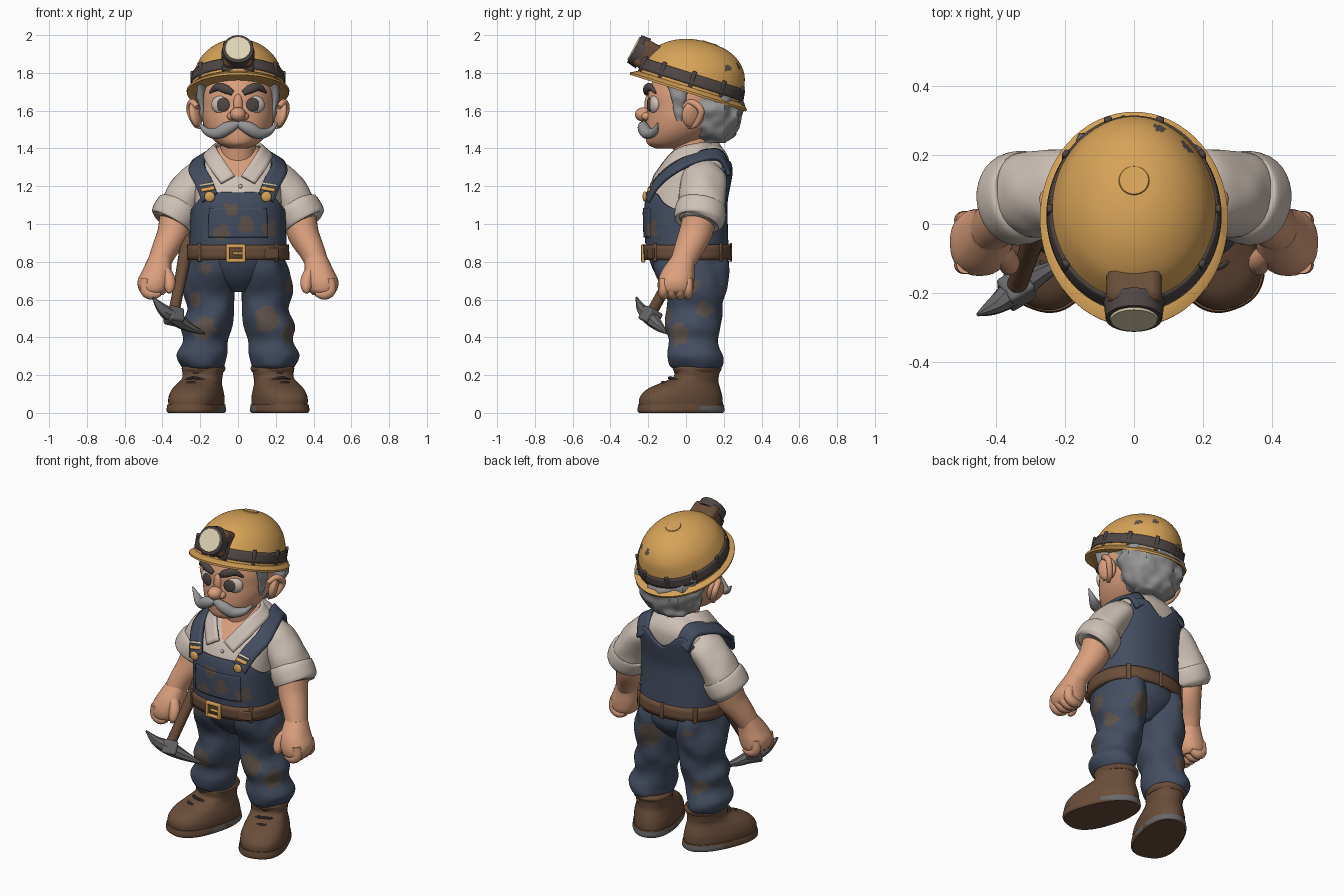
import bpy, bmesh
from math import sin, cos, pi, radians, copysign
from mathutils import Vector, Matrix, Euler, noise

cube = bpy.data.objects.get("Cube")
if cube:
    bpy.data.objects.remove(cube)


def material(name, code):
    rgb = [(int(code[i:i + 2], 16) / 255) ** 2.2 for i in (0, 2, 4)]
    m = bpy.data.materials.new(name)
    m.use_nodes = True
    m.diffuse_color = (*rgb, 1)
    m.node_tree.nodes["Principled BSDF"].inputs["Base Color"].default_value = (*rgb, 1)
    return m


GOLD, DENIM = material("helmet_gold", "D6A158"), material("denim_blue", "454E60")
MUD, SKIN = material("dried_mud", "5E534D"), material("skin", "DA9E7C")
CLOTH, HAIR = material("shirt_cloth", "CDC0B5"), material("grey_hair", "969595")
DARK, LEATHER = material("dark_rubber", "504846"), material("brown_leather", "6A4F3C")
CREAM, STEEL = material("lamp_cream", "DED3B3"), material("worn_steel", "68686A")
built, sided = [], []


def finish(name, bm, mat, side=False):
    bmesh.ops.recalc_face_normals(bm, faces=bm.faces)
    me = bpy.data.meshes.new(name)
    bm.to_mesh(me)
    bm.free()
    me.materials.append(mat)
    ob = bpy.data.objects.new(name, me)
    bpy.context.collection.objects.link(ob)
    built.append(ob)
    if side:
        sided.append(ob)
    return ob


def smooth(rows, k):
    """Catmull-Rom interpolation of rows of any length."""
    v = [Vector(r) for r in rows]
    out = []
    for i in range(len(v) - 1):
        a, b = v[i], v[i + 1]
        ma = (b - v[max(i - 1, 0)]) / 2
        mb = (v[min(i + 2, len(v) - 1)] - a) / 2
        for t in (j / k for j in range(k)):
            e = t * t * (3 - 2 * t)
            out.append(a * (1 - e) + b * e + ma * (t * (1 - t) ** 2) - mb * (t * t * (1 - t)))
    return out + [v[-1]]


def along(points, t):
    x = t * (len(points) - 1)
    i = min(int(x), len(points) - 2)
    return points[i].lerp(points[i + 1], x - i)


def ring_point(row, a, off=0, power=2, egg=0):
    """Point on a horizontal section; angle 0 is the front."""
    f = lambda c: copysign(abs(c) ** (2 / power), c)
    return Vector((row[0] + (row[3] + off) * f(sin(a)) * (1 + egg * cos(a)),
                   row[1] - (row[4] + off) * f(cos(a)), row[2]))


def row_at(rows, z):
    for a, b in zip(rows, rows[1:]):
        if z <= b[2]:
            return a.lerp(b, (z - a[2]) / (b[2] - a[2]))
    return rows[-1]


def grid(name, f, nu, nv, mat, closed=False, caps=False, thick=0, side=False):
    bm = bmesh.new()
    cols = nu if closed else nu + 1
    v = [[bm.verts.new(f(i / nu, j / nv)) for i in range(cols)] for j in range(nv + 1)]
    for j in range(nv):
        for i in range(nu):
            n = (i + 1) % cols
            bm.faces.new((v[j][i], v[j][n], v[j + 1][n], v[j + 1][i]))
    if caps:
        bm.faces.new(v[0][::-1])
        bm.faces.new(v[-1])
    ob = finish(name, bm, mat, side)
    if thick:
        m = ob.modifiers.new("thickness", "SOLIDIFY")
        m.thickness, m.offset = thick, 0
    return ob


def loft(name, rows, mat, k=6, n=32, tube=False, power=2, egg=0, lump=0, freq=10, side=False):
    """Rows are x, y, z and two radii; a tube turns its sections along the path."""
    r = smooth(rows, k)
    last = len(r) - 1

    def f(u, v):
        j, a = round(v * last), u * 2 * pi
        c = Vector(r[j][:3])
        if tube:
            t = Vector(r[min(j + 1, last)][:3]) - Vector(r[max(j - 1, 0)][:3])
            s = Vector((0, 1, 0)).cross(t).normalized()
            p = c + s * (r[j][3] * cos(a)) + t.cross(s).normalized() * (r[j][4] * sin(a))
        else:
            p = ring_point(r[j], a, 0, power, egg)
        return p + (p - c).normalized() * (noise.noise(p * freq) * lump)
    return grid(name, f, n, last, mat, True, True, side=side)


def place(loc, rot, size):
    return Matrix.LocRotScale(Vector(loc), Euler([radians(d) for d in rot]), Vector(size))


def ball(name, loc, size, mat, rot=(0, 0, 0), side=False):
    bm = bmesh.new()
    bmesh.ops.create_uvsphere(bm, u_segments=24, v_segments=16, radius=1, matrix=place(loc, rot, size))
    return finish(name, bm, mat, side)


def box(name, loc, size, mat, rot=(0, 0, 0), bevel=.006, side=False):
    bm = bmesh.new()
    bmesh.ops.create_cube(bm, size=1, matrix=place(loc, rot, size))
    ob = finish(name, bm, mat, side)
    m = ob.modifiers.new("soft_edges", "BEVEL")
    m.width, m.segments = bevel, 2
    return ob


def disc(name, loc, radius, depth, mat, rot):
    bm = bmesh.new()
    bmesh.ops.create_cone(bm, cap_ends=True, segments=28, radius1=radius, radius2=radius * .93,
                          depth=depth, matrix=place(loc, rot, (1, 1, 1)))
    return finish(name, bm, mat)


# Shirt body, with an open neck
torso = [(0, .008, .83, .24, .2), (0, 0, 1, .235, .202), (0, .002, 1.12, .23, .2),
         (0, .03, 1.22, .23, .19), (0, .065, 1.29, .235, .165), (0, .09, 1.35, .19, .135),
         (0, .09, 1.4, .12, .105), (0, .08, 1.42, .08, .08)]
shirt = loft("shirt", torso, CLOTH, k=12, n=96, power=2.4)
shirt.data.materials.append(SKIN)
for p in shirt.data.polygons:
    c = p.center
    p.material_index = int(c.y < .07 and abs(c.x) < (c.z - 1.235) * .8)
body = smooth(torso, 8)


def on_body(a, z, off):
    return ring_point(row_at(body, z), a, off, 2.4)


# Collar flap: neck edge and outer edge
neck_edge = smooth([(0, .17, 1.425), (.11, .07, 1.425), (.105, -.06, 1.385), (.018, -.165, 1.255)], 6)
flap_edge = smooth([(0, .21, 1.365), (.165, .08, 1.375), (.165, -.075, 1.32), (.09, -.178, 1.215)], 6)
grid("left_collar", lambda u, v: along(neck_edge, u).lerp(along(flap_edge, u), v),
     18, 4, CLOTH, thick=.016, side=True)
ball("shirt_button", on_body(.03, 1.2, .004), (.011, .006, .011), CLOTH)

# Overalls: shell whose top edge changes around the body
edge = smooth([(h, 0) for h in (1.165, 1.165, 1.16, 1.11, 1.08, 1.1, 1.19, 1.32, 1.32, 1.25)], 6)


def bib(u, v):
    top = along(edge, 1 - abs(2 * u - 1))[0]
    return on_body(u * 2 * pi, .82 + v * (top - .82), .01)


overalls = grid("overalls", bib, 128, 44, DENIM, True, thick=.018)
pocket = grid("bib_pocket", lambda u, v: on_body((u - .5) * 1.15, .93 + .155 * v, .02),
              30, 18, DENIM, thick=.012)
strap = smooth([(.15, -.2, 1.14), (.182, -.15, 1.22), (.218, -.06, 1.295), (.2, .06, 1.352),
                (.16, .175, 1.365), (.135, .228, 1.28)], 6)
grid("left_strap", lambda u, v: along(strap, v) + Vector((.039, 0, -.024)) * (2 * u - 1),
     4, 30, DENIM, thick=.02, side=True)
ball("left_strap_button", (.15, -.218, 1.145), (.028, .012, .028), GOLD, side=True)
box("left_strap_hook", (.16, -.195, 1.185), (.075, .014, .022), GOLD, (-30, 10, 0), side=True)
box("left_strap_slide", (.168, -.183, 1.21), (.08, .012, .014), CREAM, (-30, 10, 0), side=True)

# Belt, loops and buckle
grid("belt", lambda u, v: on_body(u * 2 * pi, .81 + .08 * v, .02), 64, 3, LEATHER, True, thick=.024)
for a in (-.8, .8, 2.4, pi, -2.4):
    box("belt_loop", on_body(a, .85, .03), (.025, .014, .1), LEATHER, (0, 0, a * 57))
for d in (-1, 1):
    box("buckle_side", (d * .042 - .012, -.226, .845), (.02, .022, .096), GOLD)
    box("buckle_bar", (-.012, -.226, .845 + d * .038), (.1, .022, .02), GOLD)
box("buckle_prong", (0, -.23, .845), (.06, .014, .016), GOLD)
box("belt_tongue", on_body(.65, .845, .033), (.08, .012, .055), LEATHER, (0, 0, 22))

# Trousers
hips = loft("trouser_seat", [(0, .03, .64, .06, .1), (0, .03, .7, .17, .165), (0, .025, .76, .235, .2),
                             (0, .01, .84, .252, .214)], DENIM, k=10, n=72)
leg = loft("left_trouser_leg", [
    (.12, .02, .84, .12, .195), (.132, .025, .75, .134, .2), (.145, .045, .64, .134, .165),
    (.147, .045, .55, .122, .15), (.166, .035, .46, .132, .146), (.176, .04, .385, .12, .13),
    (.192, .045, .31, .13, .146), (.186, .05, .25, .112, .14), (.186, .055, .225, .085, .11)],
    DENIM, k=9, n=72, lump=.016, freq=9, side=True)

# Boots, built straight and turned outward
boot = [loft("left_boot", [
    (0, 0, .03, .126, .228), (0, 0, .08, .128, .226), (0, .015, .125, .118, .2),
    (0, .05, .16, .104, .155), (0, .085, .19, .1, .12), (0, .09, .235, .104, .12), (0, .09, .26, .085, .1)],
    LEATHER, power=2.3, egg=.12, side=True),
    loft("left_boot_sole", [(0, 0, 0, .126, .228), (0, 0, .012, .134, .236), (0, 0, .045, .13, .232)],
         LEATHER, k=3, n=64, power=2.4, egg=.13, side=True),
    loft("left_boot_collar", [(0, .09, .215, .104, .122), (0, .09, .235, .114, .132), (0, .09, .255, .104, .122)],
         LEATHER, side=True)]
boot[1].data.materials.append(STEEL)
for p in boot[1].data.polygons:
    c = p.center
    p.material_index = int(.002 < c.z < .04 and noise.noise(c * 12) * .8 + c.y * 3 > .1)
for i in range(3):
    y, z = -.105 + .04 * i, .155 + .026 * i
    boot.append(loft("left_boot_lace", [(-.06, y + .03, z - .01, .007, .007), (0, y, z + .006, .008, .008),
                                        (.06, y + .03, z - .01, .007, .007)], DARK, n=8, tube=True, side=True))
for ob in boot:
    ob.data.transform(place((.213, -.025, 0), (0, 0, 20), (1, 1, 1)))

# Sleeve, rolled cuff, forearm and hand
loft("left_sleeve", [(.15, .09, 1.28, .075, .09), (.21, .09, 1.235, .096, .118), (.272, .088, 1.16, .104, .122),
                     (.328, .08, 1.06, .108, .12)], CLOTH, tube=True, lump=.012, side=True)
loft("left_cuff", [(.302, .082, 1.103, .09, .11), (.307, .08, 1.094, .118, .13), (.33, .075, 1.054, .124, .136),
                   (.352, .07, 1.015, .118, .13), (.357, .068, 1.006, .09, .1)], CLOTH, tube=True, side=True)
loft("left_forearm", [(.33, .075, 1.04, .085, .09), (.345, .05, .95, .083, .088), (.39, .01, .86, .069, .075),
                      (.42, -.02, .79, .06, .065)], SKIN, tube=True, side=True)
loft("left_palm", [(.412, -.012, .83, .058, .062), (.428, -.04, .76, .076, .085), (.443, -.052, .7, .088, .096),
                   (.448, -.055, .65, .076, .092), (.445, -.055, .625, .05, .07)], SKIN, power=2.3, side=True)
for i in range(4):
    y = -.118 + .043 * i
    loft("left_finger", [(.487, y, .71, .026, .026), (.49, y, .65, .029, .027), (.455, y, .628, .029, .027),
                         (.41, y, .635, .015, .015)], SKIN, n=14, tube=True, side=True)
loft("left_thumb", [(.4, -.07, .77, .03, .03), (.365, -.105, .71, .032, .032), (.362, -.122, .66, .027, .027),
                    (.368, -.13, .635, .01, .01)], SKIN, n=16, tube=True, side=True)

# Head, ears and face
loft("neck", [(0, .05, 1.3, .1, .1), (0, .02, 1.46, .09, .1)], SKIN)
loft("head", [(0, -.1, 1.4, .05, .06), (0, -.08, 1.425, .105, .125), (0, -.035, 1.48, .158, .18),
              (0, 0, 1.55, .19, .212), (0, .01, 1.62, .195, .214), (0, .03, 1.7, .195, .228),
              (0, .04, 1.82, .16, .19)], SKIN, n=48)
ball("nose", (0, -.225, 1.58), (.042, .046, .038), SKIN)
ball("nose_bridge", (0, -.196, 1.63), (.026, .024, .06), SKIN)
ball("lower_lip", (0, -.185, 1.455), (.05, .022, .014), SKIN)
ball("left_nostril", (.034, -.208, 1.57), (.024, .028, .022), SKIN, side=True)
ball("left_eye", (.088, -.168, 1.632), (.056, .028, .048), CLOTH, (0, 0, 18), side=True)
ball("left_iris", (.079, -.195, 1.632), (.036, .008, .037), DARK, (0, 0, 16), side=True)
ball("left_ear", (.225, .03, 1.58), (.026, .055, .07), SKIN, (0, 12, 25), side=True)
loft("left_ear_rim", [(.215, -.01, 1.62, .014, .014), (.245, .03, 1.645, .018, .018), (.255, .08, 1.6, .018, .018),
                      (.225, .055, 1.53, .016, .016), (.2, .01, 1.515, .012, .012)], SKIN, n=12, tube=True, side=True)
loft("left_eyebrow", [(.028, -.21, 1.692, .014, .012), (.065, -.21, 1.714, .024, .017),
                      (.11, -.19, 1.724, .021, .016), (.15, -.16, 1.694, .006, .006)], DARK, n=16, tube=True, side=True)
loft("left_moustache", [(0, -.222, 1.53, .018, .02), (.055, -.226, 1.508, .034, .03), (.11, -.203, 1.48, .031, .032),
                        (.165, -.167, 1.49, .02, .022), (.208, -.15, 1.535, .004, .004)], HAIR, n=20, tube=True, side=True)

# Hair
loft("hair_back", [(0, .15, 1.43, .08, .06), (0, .14, 1.47, .15, .12), (0, .13, 1.55, .195, .155),
                   (0, .135, 1.64, .208, .165), (0, .12, 1.75, .2, .16)], HAIR, n=48, lump=.03, freq=17)
loft("left_sideburn", [(.183, -.035, 1.545, .01, .015), (.19, -.04, 1.6, .014, .026), (.195, -.04, 1.67, .022, .04),
                       (.195, -.03, 1.75, .026, .08)], HAIR, lump=.01, freq=25, side=True)

# Helmet, built level and tipped back
dome = [(0, 0, .005, .25, .29), (0, 0, .06, .245, .284), (0, .004, .12, .23, .27), (0, .012, .185, .198, .24),
        (0, .022, .24, .145, .18), (0, .03, .274, .08, .1), (0, .03, .285, .012, .012)]
shell = smooth(dome, 6)
helmet = [loft("helmet_dome", dome, GOLD, k=10, n=96),
          loft("helmet_brim", [(0, 0, .005, .25, .29), (0, 0, -.004, .27, .322), (0, 0, .008, .272, .325),
                               (0, 0, .03, .246, .286)], GOLD, k=1, n=64),
          grid("helmet_band", lambda u, v: ring_point(row_at(shell, .042 + .06 * v), u * 2 * pi, .001),
               64, 4, DARK, True, thick=.01),
          disc("helmet_cap_disc", (0, .03, .283), .045, .006, GOLD, (0, 0, 0))]
for i in range(10):
    a = (i + .5) * pi / 5
    helmet.append(box("helmet_clip", ring_point(row_at(shell, .072), a, .001), (.024, .016, .09), DARK,
                      (0, 0, a * 57.3)))
for ob in helmet:
    ob.data.transform(place((0, .012, 1.697), (-17.5, 0, 0), (1, 1, 1)))

# Headlamp
aim = Vector((0, -sin(radians(62)), cos(radians(62))))
lamp = Vector((0, -.212, 1.895))
box("lamp_housing", lamp - aim * .05, (.16, .155, .19), LEATHER, (62, 0, 0), .025)
box("lamp_mount", (0, -.21, 1.842), (.17, .07, .08), DARK, (-12, 0, 0), .015)
disc("lamp_rim", lamp + aim * .042, .088, .055, DARK, (62, 0, 0))
disc("lamp_lens", lamp + aim * .07, .072, .012, CREAM, (62, 0, 0))

# Pickaxe hanging from the belt
loft("pickaxe_handle", [(-.262, .035, .92, .024, .024), (-.268, .02, .9, .036, .036),
                        (-.31, -.1, .68, .03, .03), (-.348, -.205, .49, .03, .03)], LEATHER, n=16, tube=True)
loft("pickaxe_head", [(-.452, -.262, .612, .005, .005), (-.4, -.235, .55, .03, .027), (-.34, -.19, .506, .04, .042),
                      (-.26, -.14, .455, .026, .026), (-.175, -.1, .42, .005, .005)], STEEL, n=8, tube=True)
box("pickaxe_socket", (-.34, -.188, .512), (.085, .085, .08), STEEL, (-25, 12, 30), .01)

# Mirror the left parts to the right
flip = Matrix.Scale(-1, 4, (1, 0, 0))
right = {}
for ob in sided:
    twin = ob.copy()
    twin.data = ob.data.copy()
    twin.name = ob.name.replace("left", "right")
    twin.data.transform(flip)
    twin.data.flip_normals()
    bpy.context.collection.objects.link(twin)
    built.append(twin)
    right[ob] = twin

# Mud patches on the denim and helmet: ragged spots of a given radius
spots = [(-.17, -.14, .77, .04), (.26, 0, .68, .06), (.16, -.11, .5, .07), (.27, -.04, .42, .06),
         (-.18, -.1, .45, .06), (-.23, -.06, .6, .04), (-.04, -.21, 1.08, .035), (.04, -.22, 1, .04),
         (-.08, -.2, .96, .045), (.17, -.18, .97, .045), (.12, .2, .66, .08), (-.15, .2, .75, .04),
         (-.2, .15, .4, .05), (.25, .1, .55, .05), (.075, .28, 1.83, .025), (.17, .22, 1.82, .022)]
for ob in (overalls, pocket, hips, leg, right[leg], helmet[0]):
    ob.data.materials.append(MUD)
    for p in ob.data.polygons:
        ragged = noise.noise(p.center * 25) * .025
        p.material_index = int(any((p.center - Vector(s[:3])).length + ragged < s[3] for s in spots))

# Smooth shading with sharp edges kept
bpy.ops.object.select_all(action="DESELECT")
for ob in built:
    ob.select_set(True)
bpy.context.view_layer.objects.active = built[0]
bpy.ops.object.shade_smooth_by_angle(angle=radians(40))
